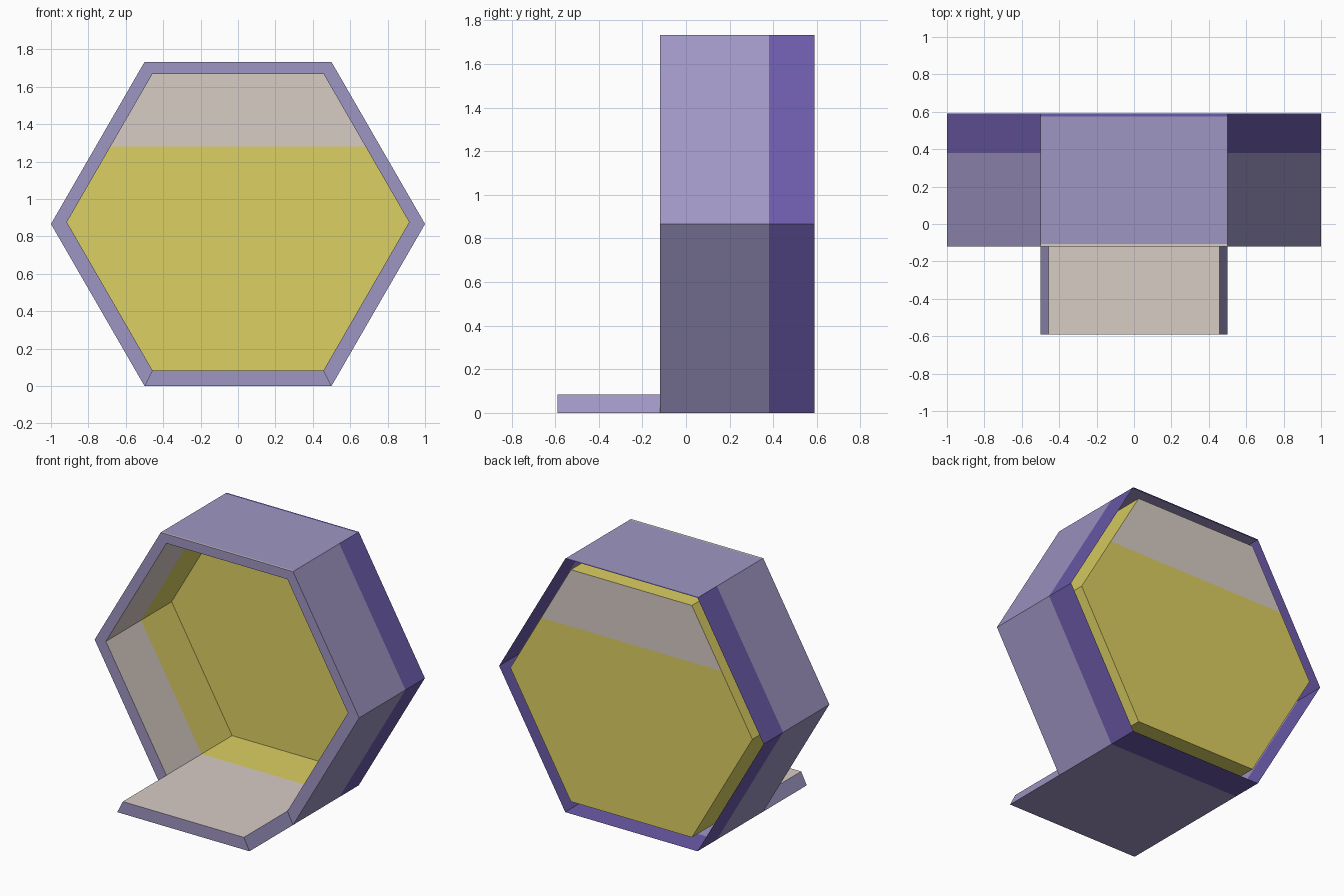
import bpy
import bmesh
from math import cos, sin, radians
from mathutils import Vector

cube = bpy.data.objects.get("Cube")
if cube:
    bpy.data.objects.remove(cube, do_unlink=True)


def material(name, hex_colour):
    channels = [int(hex_colour[i:i + 2], 16) / 255 for i in (0, 2, 4)]
    colour = [c / 12.92 if c < 0.04 else ((c + 0.055) / 1.055) ** 2.4 for c in channels] + [1]
    mat = bpy.data.materials.new(name)
    mat.use_nodes = True
    mat.diffuse_color = colour
    bsdf = mat.node_tree.nodes["Principled BSDF"]
    bsdf.inputs["Base Color"].default_value = colour
    bsdf.inputs["Roughness"].default_value = 0.8
    return mat


LAVENDER, PURPLE, TAN, YELLOW = range(4)
MATERIALS = [material("lavender", "9f96c4"), material("deep purple", "6c5baa"),
             material("warm beige", "d8ccc5"), material("mustard yellow", "dcd063")]

# Shared dimensions: outer and inner hexagons as (radius, centre height)
OUTER, INNER = (1.0, 0.866), (0.915, 0.876)
FRONT, BACK, LIP = -0.12, 0.59, -0.59
BOTTOM_SIDE = 4


def hexagon(size, y):
    radius, height = size
    return [Vector((radius * cos(radians(60 * i)), y, height + radius * sin(radians(60 * i))))
            for i in range(6)]


def build(name, faces, rule):
    """Make an object from (corner points, facing direction) pairs."""
    bm = bmesh.new()
    for points, facing in faces:
        face = bm.faces.new([bm.verts.new(p) for p in points])
        face.normal_update()
        if face.normal.dot(facing) < 0:
            face.normal_flip()
        face.material_index = rule(face.calc_center_median(), face.normal)
    bmesh.ops.remove_doubles(bm, verts=bm.verts, dist=0.0005)
    mesh = bpy.data.meshes.new(name)
    bm.to_mesh(mesh)
    bm.free()
    for mat in MATERIALS:
        mesh.materials.append(mat)
    obj = bpy.data.objects.new(name, mesh)
    bpy.context.collection.objects.link(obj)
    return obj


def tube(size, stations, outward):
    """Six walls divided along y, facing away from or towards the axis."""
    faces = []
    for y0, y1 in zip(stations, stations[1:]):
        a, b = hexagon(size, y0), hexagon(size, y1)
        for i in range(6):
            j = (i + 1) % 6
            middle = (a[i] + a[j]) / 2 - Vector((0, y0, size[1]))
            faces.append(([a[i], a[j], b[j], b[i]], middle * outward))
    return faces


# Outer shell, open at the back, with a deep purple band behind
def shell_colour(centre, normal):
    if normal.z > 0.9:
        if centre.y < -0.108:
            return TAN
        return PURPLE if centre.y > 0.575 else LAVENDER
    return PURPLE if centre.y > 0.38 else LAVENDER


build("outer_shell", tube(OUTER, [FRONT, -0.108, 0.38, 0.575, BACK], 1), shell_colour)

# Inner lining, beige in front and yellow behind
build("inner_lining", tube(INNER, [FRONT, 0.26, BACK], -1),
      lambda centre, normal: YELLOW if centre.y > 0.26 else TAN)

# Front rim joins the shell and lining, except where the lip runs through
outer, inner = hexagon(OUTER, FRONT), hexagon(INNER, FRONT)
toward_front = Vector((0, -1, 0))
rim = [([outer[i], outer[(i + 1) % 6], inner[(i + 1) % 6], inner[i]], toward_front)
       for i in range(6) if i != BOTTOM_SIDE]
build("front_rim", rim, lambda centre, normal: LAVENDER)

# Back panel, split at the top of the yellow area
panel = hexagon(INNER, BACK)
split = 1.28
t = (split - panel[0].z) / (panel[1].z - panel[0].z)
right, left = panel[0].lerp(panel[1], t), panel[3].lerp(panel[2], t)
build("back_panel",
      [([panel[0], right, left, panel[3], panel[4], panel[5]], toward_front),
       ([right, panel[1], panel[2], left], toward_front)],
      lambda centre, normal: TAN if centre.z > split else YELLOW)

# Front lip continues the bottom wall forwards
section = [outer[4], outer[5], inner[5], inner[4]]
forward = Vector((0, LIP - FRONT, 0))
tip = [p + forward for p in section]
facings = [Vector(d) for d in ((0, 0, -1), (1, 0, 0), (0, 0, 1), (-1, 0, 0))]
lip = [(tip, toward_front)]
for i, facing in enumerate(facings):
    j = (i + 1) % 4
    lip.append(([section[i], section[j], tip[j], tip[i]], facing))
build("front_lip", lip, lambda centre, normal: TAN if normal.z > 0.9 else LAVENDER)
